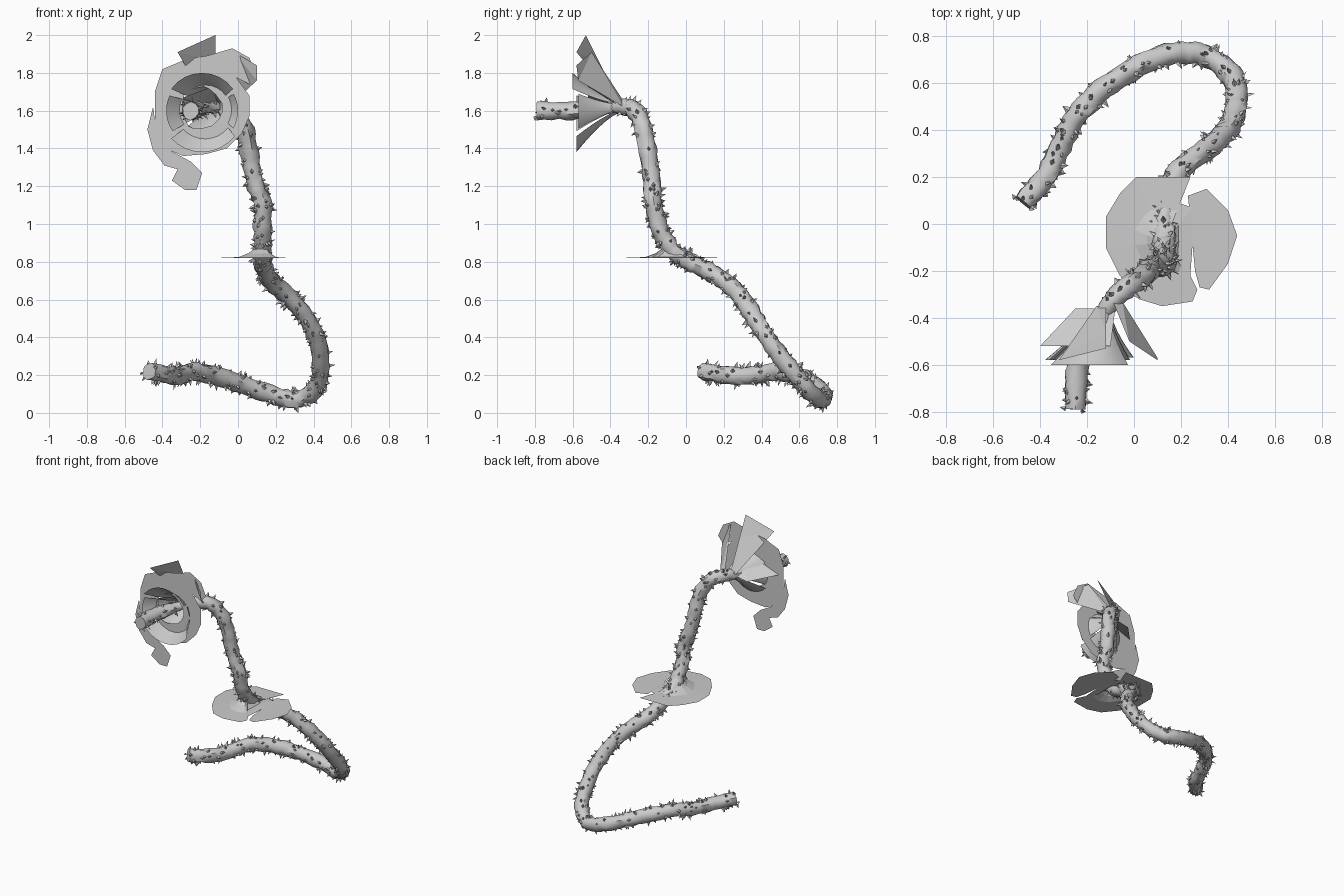
import bpy, bmesh, math, random
from mathutils import Vector, Quaternion

random.seed(7)
default_cube = bpy.data.objects.get("Cube")
if default_cube:
    bpy.data.objects.remove(default_cube, do_unlink=True)

# One plain grey for the whole plant
grey = bpy.data.materials.new("plain_grey")
grey.use_nodes = True
colour = (0.6, 0.6, 0.6, 1)
grey.diffuse_color = colour
grey.node_tree.nodes["Principled BSDF"].inputs["Base Color"].default_value = colour


def finish(name, bm, smooth_angle=None):
    """Turn a bmesh into a named, coloured object."""
    mesh = bpy.data.meshes.new(name)
    bm.to_mesh(mesh)
    bm.free()
    mesh.materials.append(grey)
    obj = bpy.data.objects.new(name, mesh)
    bpy.context.collection.objects.link(obj)
    if smooth_angle:
        bpy.ops.object.select_all(action="DESELECT")
        obj.select_set(True)
        bpy.context.view_layer.objects.active = obj
        bpy.ops.object.shade_smooth_by_angle(angle=math.radians(smooth_angle))
    return obj


def spline(points, steps):
    """Smooth path through the given points."""
    pts = [Vector(p) for p in points]
    pts = [2 * pts[0] - pts[1]] + pts + [2 * pts[-1] - pts[-2]]
    path = []
    for a, b, c, d in zip(pts, pts[1:], pts[2:], pts[3:]):
        for i in range(steps):
            t = i / steps
            path.append(0.5 * (2 * b + (c - a) * t + (2 * a - 5 * b + 4 * c - d) * t ** 2
                               + (3 * b - a - 3 * c + d) * t ** 3))
    return path + [pts[-2]]


def bridge(bm, lower, upper):
    """Join two closed rings with quads."""
    n = len(lower)
    for i in range(n):
        j = (i + 1) % n
        bm.faces.new((lower[i], lower[j], upper[j], upper[i]))


# Vine: lumpy tube swept along the path
vine_path = [
    (-0.47, 0.09, 0.22), (-0.37, 0.21, 0.2), (-0.3, 0.36, 0.2), (-0.23, 0.48, 0.22),
    (-0.1, 0.6, 0.19), (0.05, 0.69, 0.14), (0.2, 0.73, 0.09), (0.32, 0.71, 0.07),
    (0.41, 0.64, 0.13), (0.44, 0.54, 0.25), (0.42, 0.44, 0.38), (0.37, 0.37, 0.49),
    (0.28, 0.3, 0.6), (0.18, 0.21, 0.69), (0.14, 0.1, 0.76), (0.13, 0, 0.81),
    (0.13, -0.08, 0.87), (0.13, -0.14, 0.98), (0.13, -0.17, 1.1), (0.09, -0.18, 1.22),
    (0.06, -0.2, 1.38), (0.03, -0.23, 1.52), (-0.03, -0.27, 1.6), (-0.1, -0.34, 1.62),
    (-0.18, -0.46, 1.61), (-0.24, -0.6, 1.6), (-0.25, -0.79, 1.6)]
STEPS, SIDES = 5, 10
path = spline(vine_path, STEPS)
bm = bmesh.new()
rings, frames = [], []
tangent = (path[1] - path[0]).normalized()
normal = tangent.orthogonal().normalized()
for i, p in enumerate(path):
    new = (path[min(i + 1, len(path) - 1)] - path[max(i - 1, 0)]).normalized()
    normal = (tangent.rotation_difference(new) @ normal).normalized()
    tangent = new
    pinch = math.exp(-((p - Vector((-0.16, -0.42, 1.61))).length / 0.1) ** 2)
    radius = 0.048 - 0.018 * pinch
    frames.append((p, tangent, normal.copy(), radius))
    ring = []
    for k in range(SIDES):
        out = Quaternion(tangent, math.tau * k / SIDES) @ normal
        ring.append(bm.verts.new(p + out * radius * random.uniform(0.86, 1.12)))
    if rings:
        bridge(bm, rings[-1], ring)
    rings.append(ring)
bm.faces.new(reversed(rings[0]))
bm.faces.new(rings[-1])
finish("thorny_vine", bm, 50)

# Thorns: small leaning pyramids scattered over the vine
bm = bmesh.new()
for i in range(380):
    p, tangent, normal, radius = random.choice(frames)
    out = Quaternion(tangent, random.uniform(0, math.tau)) @ normal
    side = tangent.cross(out)
    root = p + out * radius * 0.9 + tangent * random.uniform(-0.01, 0.01)
    width = random.uniform(0.007, 0.012)
    base = [bm.verts.new(root + tangent * a * width * 1.4 + side * b * width)
            for a, b in ((1, 0), (0, 1), (-1, 0), (0, -1))]
    lean = tangent * random.uniform(-0.015, 0.015)
    tip = bm.verts.new(root + out * random.uniform(0.016, 0.036) + lean)
    for k in range(4):
        bm.faces.new((base[k], base[(k + 1) % 4], tip))
bmesh.ops.recalc_face_normals(bm, faces=bm.faces)
finish("thorns", bm)


def plate(name, outline, place, centre=None, rings=()):
    """Flat sheet from an outline in hundredths; rings (scale, rise) step in to the centre."""
    bm = bmesh.new()
    points = [Vector(p) / 100 for p in outline]
    loop = [bm.verts.new(place(p.x, p.y, 0)) for p in points]
    if not rings:
        bm.faces.new(loop)
    for scale, rise in rings:
        inner = []
        for p in points:
            q = Vector(centre).lerp(p, scale)
            inner.append(bm.verts.new(place(q.x, q.y, rise)))
        bridge(bm, loop, inner)
        loop = inner
    return finish(name, bm)


def on_collar(x, y, rise):
    return (x, y, 0.82 + rise)


def on_face(x, z, rise):
    return (x, -0.52 - rise, z)


# Leaf collar around the stem, outlines run anticlockwise
plate("collar_leaf_large",
      [(1, 20), (-6, 13), (-12, 3), (-12, -10), (-6, -22), (2, -32), (12, -35),
       (25, -33), (27, -28), (24, -22), (25, -8), (25, 7), (19, 9), (24, 20)],
      on_collar, (0.13, -0.08), ((0.5, 0.005), (0.3, 0.025), (0.12, 0.06)))
plate("collar_leaf_small",
      [(23, 12), (26, -20), (28, -27), (32, -28), (40, -17), (44, -5), (40, 6), (31, 15)],
      on_collar)

# Flat outer petals of the bloom
plate("outer_petal_round",
      [(-40, 182), (-44, 170), (-44, 155), (-36, 139), (-29, 136), (-17, 137), (-6, 140),
       (2, 148), (6, 157), (6, 168), (-2, 179), (-10, 186), (-17, 189), (-28, 187)],
      on_face, (-0.19, 1.61), ((0.42, 0),))
plate("outer_petal_low",
      [(-45, 162), (-48, 150), (-45, 139), (-39, 131), (-32, 129), (-35, 123), (-28, 118),
       (-22, 118), (-19, 127), (-25, 133), (-36, 139), (-44, 155)], on_face)
plate("outer_petal_high",
      [(-20, 188), (-9, 185), (-2, 178), (6, 174), (10, 179), (6, 188), (-3, 193)], on_face)

# Funnel petals: trumpet sectors, (name, start angle, end angle, mouth radius, mouth y)
funnel_petals = [("upper", 35, 145, 0.2, -0.6), ("left_side", -30, 28, 0.19, -0.57),
                 ("right_side", 155, 215, 0.19, -0.58), ("lower", 222, 322, 0.22, -0.58)]
base, mouth = Vector((-0.13, -0.35, 1.62)), Vector((-0.19, -0.6, 1.6))
for name, start, end, reach, mouth_y in funnel_petals:
    bm = bmesh.new()
    grid = []
    for i in range(7):
        t = i / 6
        row = []
        for k in range(9):
            angle = math.radians(start + (end - start) * k / 8)
            centre = base.lerp(mouth, t)
            r = 0.03 + (reach - 0.03) * t ** 1.4
            y = base.y + (mouth_y - base.y) * t
            row.append(bm.verts.new((centre.x + r * math.cos(angle), y,
                                     centre.z + r * math.sin(angle))))
        grid.append(row)
    for a, b in zip(grid, grid[1:]):
        for k in range(8):
            bm.faces.new((a[k], b[k], b[k + 1], a[k + 1]))
    finish("funnel_petal_" + name, bm, 40)

# Folded back petals fanning out from the throat
back_petals = {
    "back_petal_top": [(-0.16, -0.35, 1.63), (-0.32, -0.58, 1.91),
                       (-0.12, -0.53, 2), (-0.12, -0.46, 1.86), (-0.12, -0.35, 1.64)],
    "back_petal_left": [(-0.09, -0.33, 1.65), (-0.02, -0.5, 1.91), (0.1, -0.58, 1.84),
                        (0.1, -0.57, 1.76), (-0.05, -0.33, 1.62)],
    "back_petal_right": [(-0.25, -0.36, 1.6), (-0.4, -0.52, 1.63),
                         (-0.1, -0.52, 1.74), (-0.08, -0.36, 1.63)]}
for name, corners in back_petals.items():
    bm = bmesh.new()
    bm.faces.new([bm.verts.new(c) for c in corners])
    bmesh.ops.triangulate(bm, faces=bm.faces)
    finish(name, bm)
